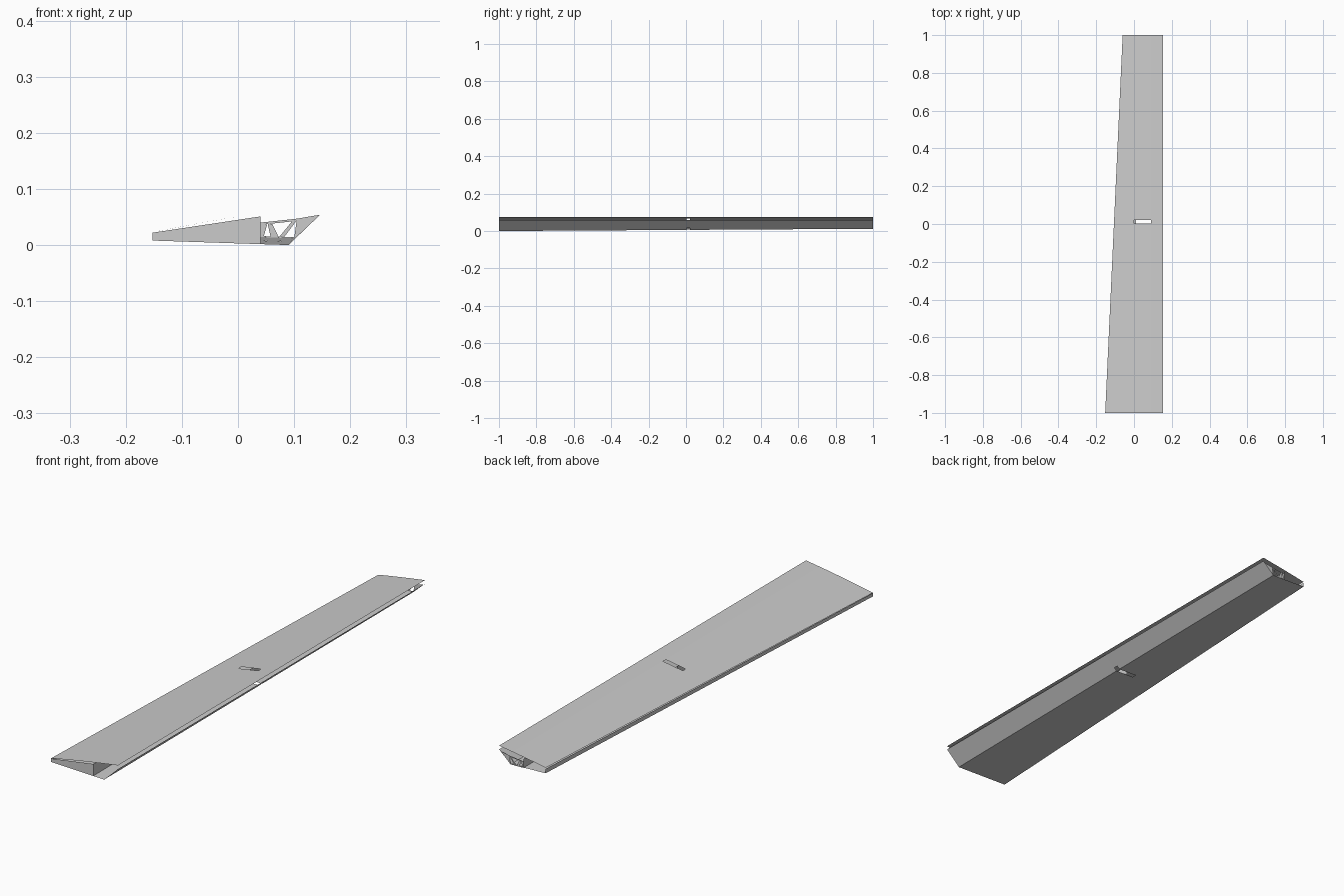
import bpy, bmesh

if "Cube" in bpy.data.objects:
    bpy.data.objects.remove(bpy.data.objects["Cube"])

grey = bpy.data.materials.new("light_grey")
grey.diffuse_color = (0.6, 0.6, 0.6, 1)
grey.use_nodes = True
grey.node_tree.nodes["Principled BSDF"].inputs["Base Color"].default_value = grey.diffuse_color

LEAD = 0.1525                      # x of the straight long edge
SPAR = 0.04                        # x of the inner wall
YS = [-1, 0.003, 0.021, 1]         # stations; the middle bay holds the slot


def mix(a, b, y):
    return a + (b - a) * (y + 1) / 2


def back(y):
    return mix(-0.1525, -0.06, y)


def top_z(x):
    s = (x + 0.1525) / 0.305
    return 0.023 + 0.052 * s + 0.008 * s * (1 - s)


def low_z(x, y):
    s = (x - back(y)) / (mix(0.09, 0.1, y) - back(y))
    return mix(0.008, 0.018, y) * (1 - s) + mix(0, 0.012, y) * s


def rib_z(x):
    return 0.022 + 0.029 * (x + 0.1525) / 0.1925


def make(name, verts, faces):
    mesh = bpy.data.meshes.new(name)
    bm = bmesh.new()
    vs = [bm.verts.new(v) for v in verts]
    for f in faces:
        bm.faces.new([vs[i] for i in f])
    bmesh.ops.delete(bm, geom=[v for v in bm.verts if not v.link_faces], context='VERTS')
    bm.to_mesh(mesh)
    bm.free()
    mesh.materials.append(grey)
    obj = bpy.data.objects.new(name, mesh)
    bpy.context.collection.objects.link(obj)


def sheet(name, section, slot=()):
    """Loft a cross-section along y, leaving out the slot cells of the middle bay."""
    rows = [section(y) for y in YS]
    n = len(rows[0])
    verts = [(x, y, z) for y, row in zip(YS, rows) for x, z in row]
    faces = [(r * n + i, r * n + i + 1, (r + 1) * n + i + 1, (r + 1) * n + i)
             for r in range(3) for i in range(n - 1) if not (r == 1 and i in slot)]
    make(name, verts, faces)


# Curved upper skin with its slot
sheet("upper_skin",
      lambda y: [(x, top_z(x)) for x in (back(y), back(y) / 2, 0, 0.045, 0.09, LEAD)], (2, 3))


# Back wall, lower skin and sloping front wall in one folded sheet
def shell(y):
    fx, fz = mix(0.09, 0.1, y), mix(0, 0.012, y)
    k = 0.2
    return [(back(y), rib_z(back(y))), (back(y), low_z(back(y), y)),
            (0.01, low_z(0.01, y)), (fx, fz),
            (fx + (LEAD - fx) * k, fz + (0.06 - fz) * k), (LEAD, 0.06)]


sheet("lower_shell", shell, (2, 3))

# Inner wall running the full length
sheet("inner_wall", lambda y: [(SPAR, low_z(SPAR, y)), (SPAR, rib_z(SPAR))], (0,))

# Solid end rib on the wide end
make("end_rib", [(back(-1), -1, low_z(back(-1), -1)), (SPAR, -1, low_z(SPAR, -1)),
                 (SPAR, -1, rib_z(SPAR)), (back(-1), -1, rib_z(back(-1)))], [(0, 1, 2, 3)])

# Truss plate on the narrow end: rails and slanted webs
def bar(name, *pts):
    make(name, [(x, 1, z) for x, z in pts], [tuple(range(len(pts)))])


bar("truss_top_rail", (0.04, 0.036), (0.105, 0.043), (0.105, 0.047), (0.04, 0.040))
bar("truss_bottom_rail", (0.04, 0.013), (0.1, 0.012), (0.101, 0.014), (0.04, 0.016))
bar("truss_web_1", (0.04, 0.016), (0.046, 0.016), (0.052, 0.037), (0.04, 0.036))
bar("truss_web_2", (0.058, 0.015), (0.072, 0.015), (0.061, 0.038), (0.053, 0.037))
bar("truss_web_3", (0.074, 0.015), (0.083, 0.015), (0.104, 0.043), (0.096, 0.042))
bar("truss_nose_plate", (0.1, 0.012), (0.146, 0.054), (0.105, 0.047))
